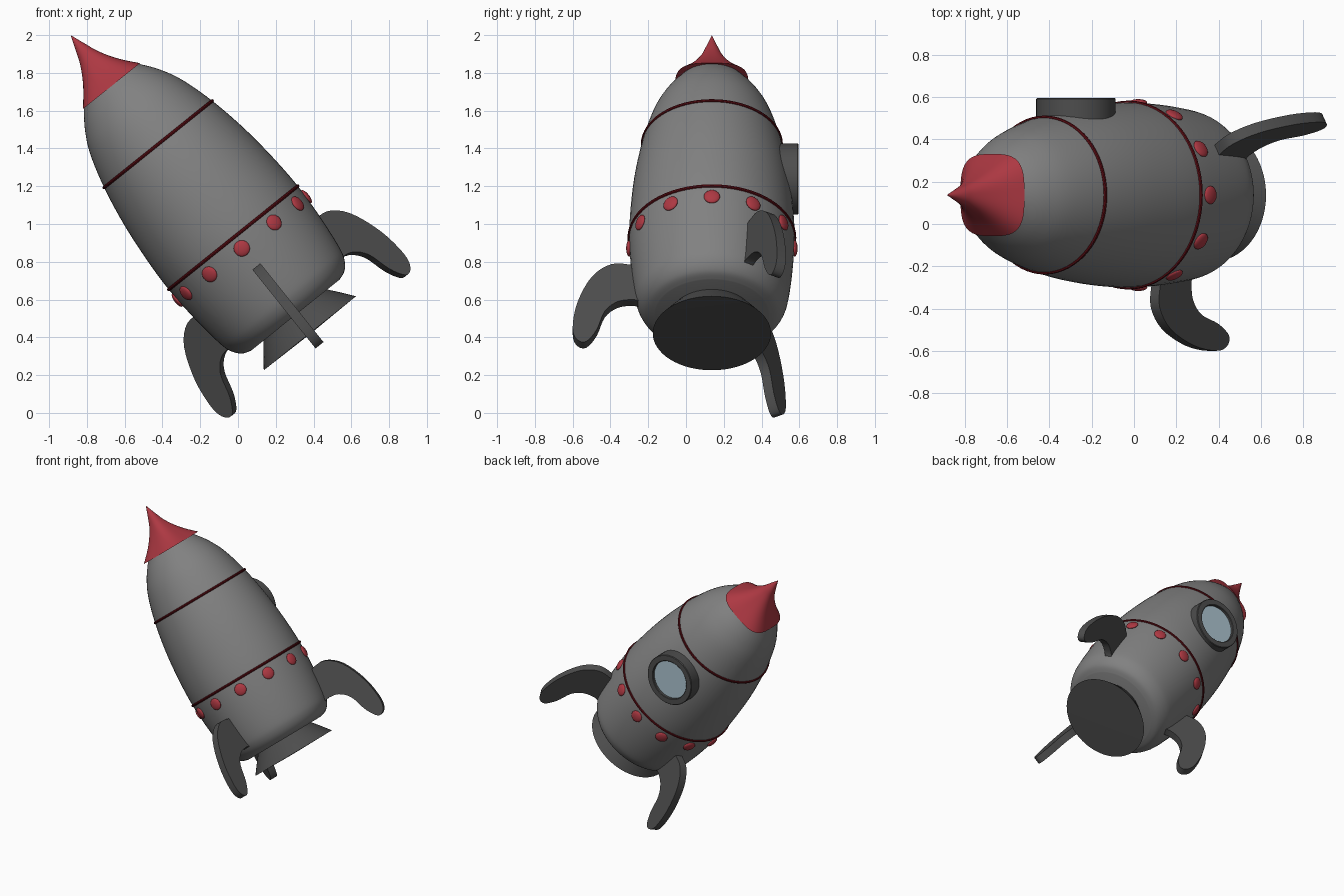
import bpy, bmesh, math
from mathutils import Matrix, Vector

if "Cube" in bpy.data.objects:
    bpy.data.objects.remove(bpy.data.objects["Cube"])

# Rocket frame: origin at the lower band, local z along the tilted axis
FRAME = Matrix.Translation((-0.025, 0.137, 0.927)) @ Matrix.Rotation(math.radians(-38.75), 4, 'Y')


def material(name, rgb):
    m = bpy.data.materials.new(name)
    m.diffuse_color = (*rgb, 1)
    m.use_nodes = True
    m.node_tree.nodes["Principled BSDF"].inputs["Base Color"].default_value = m.diffuse_color
    return m


GREY = material("hull grey", (0.22, 0.22, 0.22))
DARK = material("dark grey", (0.075, 0.075, 0.075))
RED = material("red", (0.42, 0.04, 0.055))
DEEP = material("deep red", (0.11, 0.004, 0.007))
GLASS = material("pale blue glass", (0.42, 0.56, 0.64))


def finish(name, bm, mat, local=Matrix(), angle=35):
    bmesh.ops.remove_doubles(bm, verts=bm.verts, dist=1e-5)
    bmesh.ops.recalc_face_normals(bm, faces=bm.faces)
    me = bpy.data.meshes.new(name)
    bm.to_mesh(me)
    bm.free()
    me.materials.append(mat)
    ob = bpy.data.objects.new(name, me)
    bpy.context.collection.objects.link(ob)
    ob.matrix_world = FRAME @ local
    bpy.ops.object.select_all(action='DESELECT')
    ob.select_set(True)
    bpy.context.view_layer.objects.active = ob
    bpy.ops.object.shade_smooth_by_angle(angle=math.radians(angle))
    return ob


def spline(pts, n=5, closed=False):
    """Smooth curve through a few points."""
    p = [Vector(q) for q in pts]
    k, out = len(p), []
    get = (lambda i: p[i % k]) if closed else (lambda i: p[max(0, min(k - 1, i))])
    for i in range(k if closed else k - 1):
        a, b, c, d = get(i - 1), get(i), get(i + 1), get(i + 2)
        for j in range(n):
            t = j / n
            out.append(0.5 * (2 * b + (c - a) * t + (2 * a - 5 * b + 4 * c - d) * t * t
                              + (3 * b - a - 3 * c + d) * t ** 3))
    return out if closed else out + [p[-1]]


def lathe(name, profile, mat, local=Matrix(), sides=64, power=None, closed=False):
    """Turn an (r, z) profile; power(z) gives a squarish cross-section."""
    bm = bmesh.new()
    rings = []
    for r, z in profile:
        ring = []
        for i in range(sides):
            a = 2 * math.pi * i / sides
            c, s = math.cos(a), math.sin(a)
            e = power(z) if power else 2
            k = (abs(c) ** e + abs(s) ** e) ** (-1 / e)
            ring.append(bm.verts.new((r * k * c, r * k * s, z)))
        rings.append(ring)
    pairs = list(zip(rings, rings[1:]))
    if closed:
        pairs.append((rings[-1], rings[0]))
    for lo, hi in pairs:
        for i in range(sides):
            j = (i + 1) % sides
            bm.faces.new((lo[i], lo[j], hi[j], hi[i]))
    bmesh.ops.dissolve_degenerate(bm, dist=1e-6, edges=bm.edges)
    return finish(name, bm, mat, local)


# Hull
hull = spline([(0.30, -0.525), (0.35, -0.505), (0.388, -0.455), (0.408, -0.38), (0.428, -0.2),
               (0.438, 0), (0.43, 0.2), (0.407, 0.42), (0.367, 0.635), (0.313, 0.82),
               (0.253, 0.94), (0.186, 1.032)])
lathe("hull", [(0, -0.525)] + [tuple(v) for v in hull] + [(0, 1.032)], GREY)

# Nose cone, squarish at the base and round at the tip
nose = spline([(0.194, 1.03), (0.135, 1.1), (0.09, 1.165), (0.055, 1.23), (0.034, 1.285), (0, 1.375)])
lathe("nose_cone", [(0, 1.03)] + [tuple(v) for v in nose], RED,
      power=lambda z: 2 + 1.3 * max(0, (1.3 - z) / 0.27))

# Exhaust nozzle
noz = spline([(0.2, -0.50), (0.225, -0.535), (0.265, -0.585), (0.313, -0.648)])
lathe("nozzle", [tuple(v) for v in noz] + [(0, -0.652)], DARK)

# Thin bands around the hull
for name, z, r in (("lower_band", 0, 0.438), ("upper_band", 0.635, 0.367)):
    ring = [(r + 0.009 * math.cos(t * math.pi / 4), z + 0.009 * math.sin(t * math.pi / 4))
            for t in range(8)]
    lathe(name, ring, DEEP, closed=True)

# Rivets below the lower band
for i in range(12):
    bm = bmesh.new()
    bmesh.ops.create_uvsphere(bm, u_segments=20, v_segments=10, radius=1)
    spot = (Matrix.Rotation(math.radians(30 * i), 4, 'Z') @ Matrix.Translation((0.438, 0, -0.072))
            @ Matrix.Diagonal((0.016, 0.043, 0.043, 1)))
    finish(f"rivet_{i + 1}", bm, RED, spot, 60)

# Round window on the back
back = Matrix.Translation((0, 0, 0.399)) @ Matrix.Rotation(math.radians(-90), 4, 'X')
lathe("window_frame", [(0.188, 0.33), (0.188, 0.454), (0.184, 0.459), (0.146, 0.459),
                       (0.142, 0.455), (0.142, 0.33)], DARK, back, closed=True)
lathe("window_glass", [(0.144, 0.433), (0.144, 0.439), (0, 0.439)], GLASS, back)

# Three curved fins: outline in (radius, height), extruded sideways
outline = spline([(0.35, -0.23), (0.42, -0.207), (0.53, -0.20), (0.635, -0.285), (0.712, -0.46),
                  (0.737, -0.63), (0.715, -0.71), (0.665, -0.725), (0.61, -0.645),
                  (0.567, -0.52), (0.50, -0.455), (0.42, -0.44), (0.35, -0.44)], 4, True)
for i, deg in enumerate((-90, 30, 150)):
    bm = bmesh.new()
    face = bm.faces.new([bm.verts.new((v.x, -0.027, v.y)) for v in outline])
    ext = bmesh.ops.extrude_face_region(bm, geom=[face])
    bmesh.ops.translate(bm, vec=(0, 0.054, 0),
                        verts=[g for g in ext["geom"] if isinstance(g, bmesh.types.BMVert)])
    finish(f"fin_{i + 1}", bm, DARK, Matrix.Rotation(math.radians(deg), 4, 'Z'))
